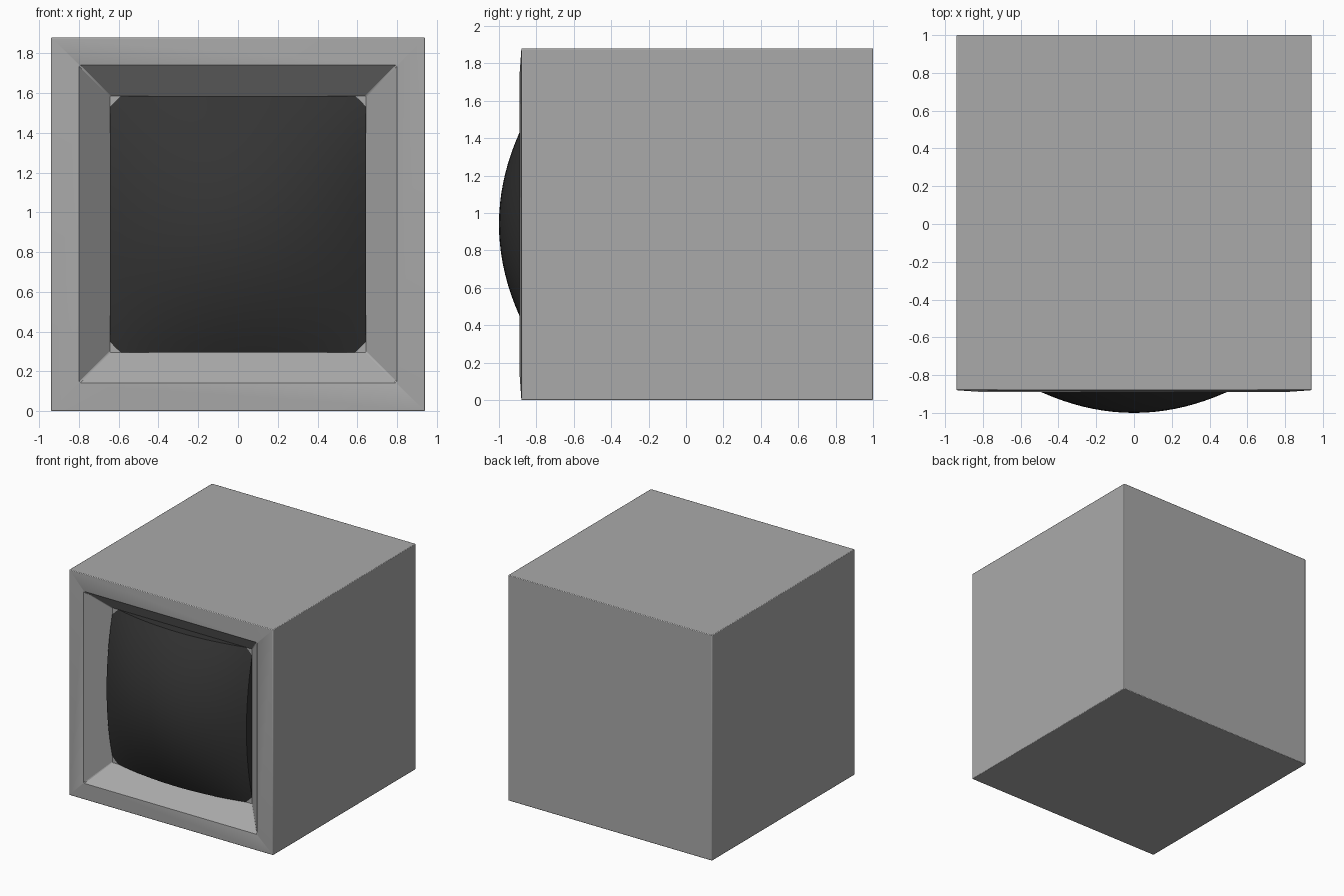
import bpy, bmesh

if "Cube" in bpy.data.objects:
    bpy.data.objects.remove(bpy.data.objects["Cube"])

H = 0.94          # half width of the casing, also its centre height


def material(name, value):
    m = bpy.data.materials.new(name)
    m.diffuse_color = (value, value, value, 1)
    m.use_nodes = True
    m.node_tree.nodes["Principled BSDF"].inputs["Base Color"].default_value = m.diffuse_color
    return m


def finish(name, bm, mat):
    bmesh.ops.recalc_face_normals(bm, faces=bm.faces)
    me = bpy.data.meshes.new(name)
    bm.to_mesh(me)
    bm.free()
    me.materials.append(mat)
    ob = bpy.data.objects.new(name, me)
    bpy.context.collection.objects.link(ob)
    bpy.ops.object.select_all(action='DESELECT')
    ob.select_set(True)
    bpy.context.view_layer.objects.active = ob
    return ob


def square_ring(bm, half, y):
    return [bm.verts.new((sx * half, y, H + sz * half))
            for sx, sz in ((-1, -1), (1, -1), (1, 1), (-1, 1))]


# Casing: square rings from the back, around the rim and into the recess
bm = bmesh.new()
rings = [square_ring(bm, h, y) for h, y in
         ((H, 1.0), (H, -0.88), (0.80, -0.89), (0.645, -0.735))]
for a, b in zip(rings, rings[1:]):
    for i in range(4):
        j = (i + 1) % 4
        bm.faces.new((a[i], a[j], b[j], b[i]))
bm.faces.new(rings[0])
bm.faces.new(rings[-1])
casing = finish("casing", bm, material("casing grey", 0.40))
bev = casing.modifiers.new("soft edges", 'BEVEL')
bev.width = 0.005
bev.segments = 2
bev.limit_method = 'ANGLE'
bev.angle_limit = 1.0
bpy.ops.object.shade_smooth_by_angle(angle=0.6)

# Screen: square bulging glass with straight sides reaching the recess floor
N = 24
S = 0.645
bm = bmesh.new()
grid = []
for i in range(N + 1):
    u = 2 * i / N - 1
    row = []
    for k in range(N + 1):
        v = 2 * k / N - 1
        sag = 0.19 * (u * u + v * v) - 0.10 * u * u * v * v
        row.append(bm.verts.new((u * S, -1 + sag, H + v * S)))
    grid.append(row)
for i in range(N):
    for k in range(N):
        bm.faces.new((grid[i][k], grid[i + 1][k], grid[i + 1][k + 1], grid[i][k + 1]))
rim = [e for e in bm.edges if e.is_boundary]
skirt = bmesh.ops.extrude_edge_only(bm, edges=rim)["geom"]
for g in skirt:
    if isinstance(g, bmesh.types.BMVert):
        g.co.y = -0.70
finish("screen", bm, material("screen black", 0.035))
bpy.ops.object.shade_smooth_by_angle(angle=0.6)
